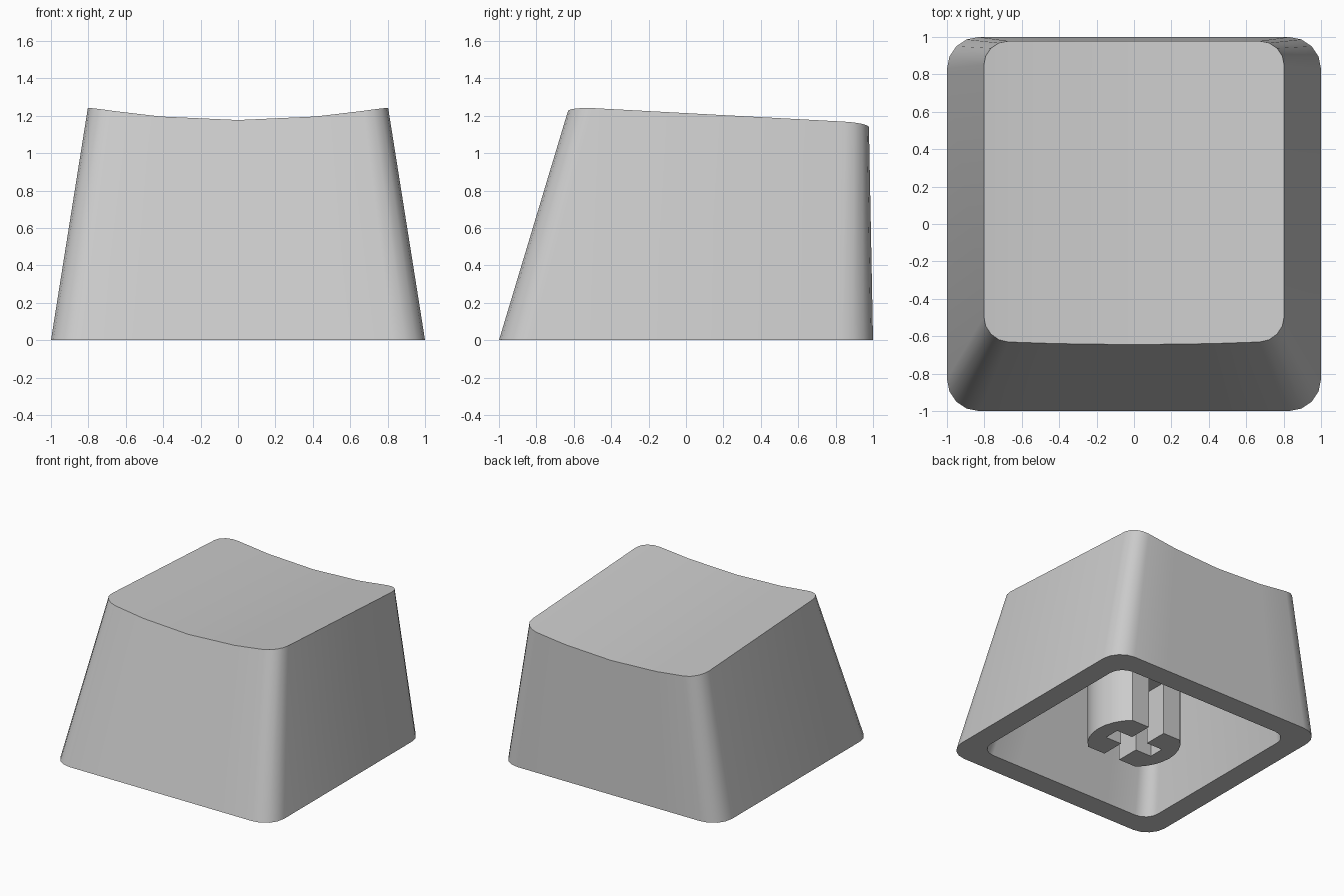
import bpy
import bmesh
from math import sin, cos, pi, asin

cube = bpy.data.objects.get("Cube")
if cube:
    bpy.data.objects.remove(cube)

grey = bpy.data.materials.new("light_grey_plastic")
grey.use_nodes = True
COLOUR = (0.6, 0.6, 0.6, 1)
grey.diffuse_color = COLOUR
grey.node_tree.nodes["Principled BSDF"].inputs["Base Color"].default_value = COLOUR


def finish(name, bm, angle):
    bmesh.ops.recalc_face_normals(bm, faces=bm.faces)
    mesh = bpy.data.meshes.new(name)
    bm.to_mesh(mesh)
    bm.free()
    mesh.materials.append(grey)
    obj = bpy.data.objects.new(name, mesh)
    bpy.context.collection.objects.link(obj)
    bpy.ops.object.select_all(action="DESELECT")
    obj.select_set(True)
    bpy.context.view_layer.objects.active = obj
    bpy.ops.object.shade_smooth_by_angle(angle=angle)
    return obj


def chains(bm, half_x, y_front, y_back, radius, height):
    """Rounded rectangle as front and back rows of vertices, left to right."""
    steps = 4
    offsets = []
    for i in range(steps + 1):
        a = pi / 2 * i / steps
        offsets.append((-half_x + radius * (1 - cos(a)), radius * (1 - sin(a))))
    middle = [(f * (half_x - radius), 0) for f in (-0.62, 0, 0.62)]
    row = offsets + middle + [(-x, d) for x, d in reversed(offsets)]
    front = [bm.verts.new((x, y_front + d, height(x, y_front + d))) for x, d in row]
    back = [bm.verts.new((x, y_back - d, height(x, y_back - d))) for x, d in row]
    return front, back


def bridge(bm, lower, upper):
    a = lower[0] + lower[1][::-1]
    b = upper[0] + upper[1][::-1]
    for i in range(len(a)):
        j = (i + 1) % len(a)
        bm.faces.new((a[i], a[j], b[j], b[i]))


def cap(bm, pair):
    front, back = pair
    for i in range(len(front) - 1):
        bm.faces.new((front[i], front[i + 1], back[i + 1], back[i]))


# Scooped top surface, sloping down to the back
def dish(x, y):
    return 1.177 + 0.07 * (x / 0.8) ** 2 - 0.053 * (y + 0.64)


# Hollow cap shell
CEILING = 0.97
bm = bmesh.new()
outer_base = chains(bm, 1, -1, 1, 0.17, lambda x, y: 0)
outer_top = chains(bm, 0.803, -0.645, 0.978, 0.13, dish)
inner_base = chains(bm, 0.82, -0.82, 0.82, 0.12, lambda x, y: 0)
inner_top = chains(bm, 0.66, -0.54, 0.8, 0.1, lambda x, y: CEILING)
# Lean the front top edge with the slope of the front wall
for v in outer_top[0]:
    v.co.y += 0.29 * 0.07 * (v.co.x / 0.8) ** 2
bridge(bm, outer_base, outer_top)
bridge(bm, inner_base, outer_base)
bridge(bm, inner_base, inner_top)
cap(bm, outer_top)
cap(bm, inner_top)
finish("cap_shell", bm, 0.6)


# Mounting stem: flattened post with a cross-shaped socket in its lower end
RADIUS, FLAT, SLOT_DEPTH = 0.35, 0.26, 0.44
SLOT_X, SLOT_Y, ARM = 0.073, 0.065, 0.22


def arc(side):
    limit = asin(FLAT / RADIUS)
    angles = [limit * (i / 4 - 1) for i in range(9)]
    return [(side * RADIUS * cos(a), RADIUS * sin(a)) for a in angles]


def prism(bm, outline, z0, z1):
    low = [bm.verts.new((x, y, z0)) for x, y in outline]
    high = [bm.verts.new((x, y, z1)) for x, y in outline]
    bm.faces.new(low)
    bm.faces.new(high)
    for i in range(len(low)):
        j = (i + 1) % len(low)
        bm.faces.new((low[i], low[j], high[j], high[i]))


bm = bmesh.new()
prism(bm, arc(1) + arc(-1)[::-1], SLOT_DEPTH, CEILING + 0.01)
for side in (1, -1):
    socket = [(SLOT_X, FLAT), (SLOT_X, SLOT_Y), (ARM, SLOT_Y),
              (ARM, -SLOT_Y), (SLOT_X, -SLOT_Y), (SLOT_X, -FLAT)]
    prism(bm, arc(side) + [(side * x, y) for x, y in socket], 0, SLOT_DEPTH)
finish("mounting_stem", bm, 0.5)
